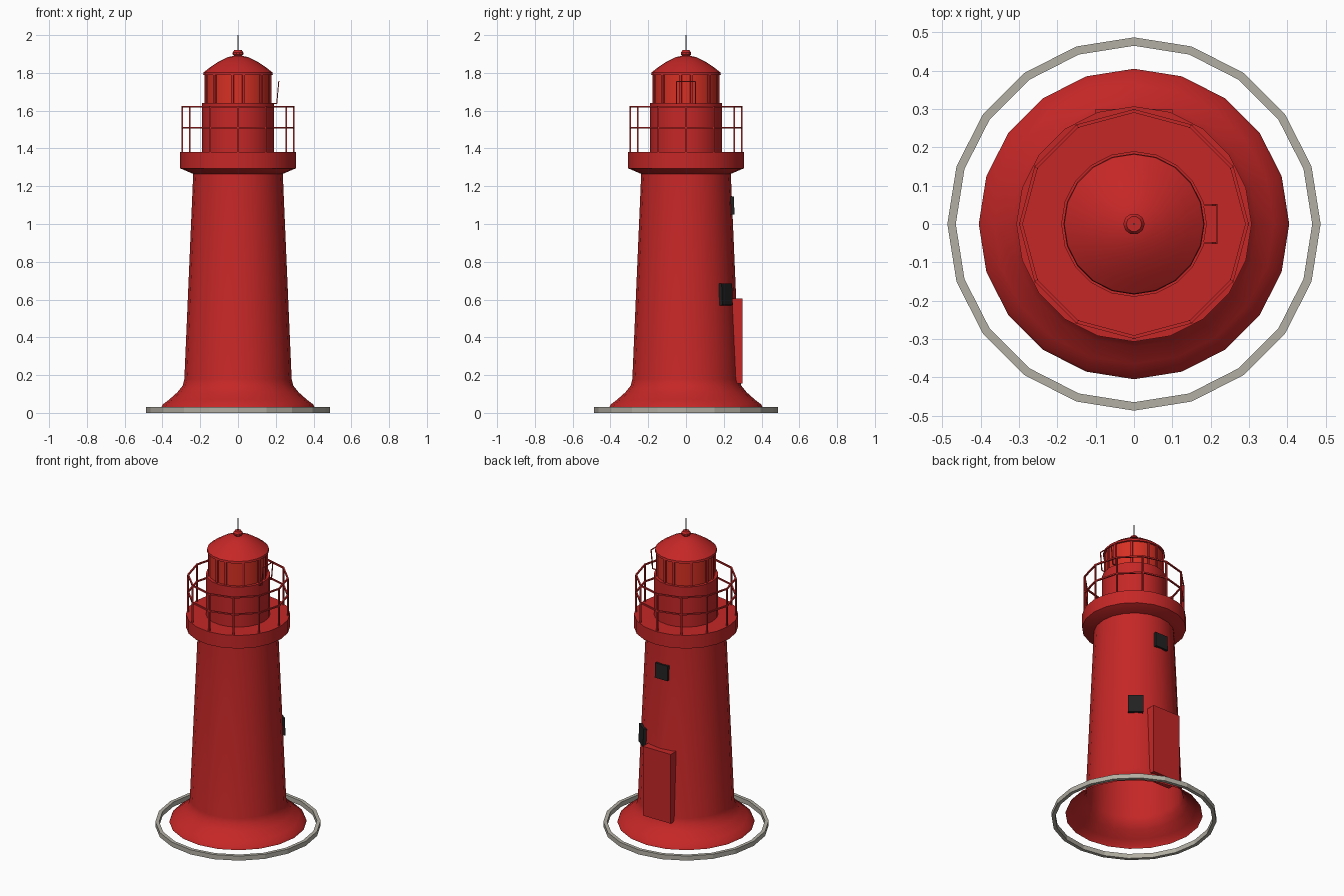
import bpy, bmesh, math
from mathutils import Vector

if "Cube" in bpy.data.objects:
    bpy.data.objects.remove(bpy.data.objects["Cube"], do_unlink=True)


def material(name, rgb):
    m = bpy.data.materials.new(name)
    m.use_nodes = True
    m.diffuse_color = (*rgb, 1)
    m.node_tree.nodes["Principled BSDF"].inputs["Base Color"].default_value = (*rgb, 1)
    return m


RED = material("red_paint", (0.56, 0.02, 0.02))
PANE = material("bright_red_pane", (0.68, 0.03, 0.017))
STONE = material("grey_stone", (0.45, 0.43, 0.37))
DARK = material("dark_window", (0.016, 0.016, 0.017))
METAL = material("grey_metal", (0.12, 0.12, 0.13))


def finish(name, bm, mat, smooth=False):
    mesh = bpy.data.meshes.new(name)
    bm.to_mesh(mesh)
    bm.free()
    mesh.materials.append(mat)
    ob = bpy.data.objects.new(name, mesh)
    bpy.context.collection.objects.link(ob)
    if smooth:
        bpy.ops.object.select_all(action="DESELECT")
        ob.select_set(True)
        bpy.context.view_layer.objects.active = ob
        bpy.ops.object.shade_smooth_by_angle(angle=math.radians(32))
    return ob


def lathe(name, profile, mat, sides=20, closed=False, smooth=True):
    """Revolve (radius, height) points about z."""
    bm = bmesh.new()
    rings = []
    for r, z in profile:
        rings.append([bm.verts.new((r * math.cos(math.tau * i / sides),
                                    r * math.sin(math.tau * i / sides), z))
                      for i in range(sides)])
    if closed:
        rings.append(rings[0])
    for a, b in zip(rings, rings[1:]):
        for i in range(sides):
            j = (i + 1) % sides
            bm.faces.new((a[i], a[j], b[j], b[i]))
    bmesh.ops.remove_doubles(bm, verts=bm.verts, dist=1e-5)
    return finish(name, bm, mat, smooth)


def add_box(bm, centre, size, turn=0.0):
    verts = bmesh.ops.create_cube(bm, size=1)["verts"]
    bmesh.ops.scale(bm, vec=size, verts=verts)
    bmesh.ops.rotate(bm, verts=verts, cent=(0, 0, 0),
                     matrix=Vector((0, 0, 1)).to_track_quat("Z", "Y").to_matrix().Rotation(turn, 3, "Z"))
    bmesh.ops.translate(bm, vec=centre, verts=verts)


def add_bar(bm, start, end, width):
    """Square bar between two points."""
    start, end = Vector(start), Vector(end)
    axis = end - start
    verts = bmesh.ops.create_cube(bm, size=1)["verts"]
    bmesh.ops.scale(bm, vec=(width, width, axis.length), verts=verts)
    bmesh.ops.rotate(bm, verts=verts, cent=(0, 0, 0),
                     matrix=axis.to_track_quat("Z", "Y").to_matrix())
    bmesh.ops.translate(bm, vec=(start + end) / 2, verts=verts)


def polar(r, degrees, z):
    a = math.radians(degrees)
    return Vector((r * math.cos(a), r * math.sin(a), z))


# Ground ring and hollow tower
lathe("ground_ring", [(0.465, 0), (0.487, 0), (0.487, 0.03), (0.465, 0.03)],
      STONE, closed=True, smooth=False)
lathe("tower", [(0.405, 0.03), (0.398, 0.045), (0.365, 0.07), (0.32, 0.11),
                (0.292, 0.145), (0.284, 0.18), (0.237, 1.27)], RED)

# Gallery and lantern
lathe("gallery", [(0, 1.265), (0.237, 1.265), (0.307, 1.295), (0.307, 1.38), (0, 1.38)], RED)
lathe("lantern_base", [(0.19, 1.38), (0.19, 1.64), (0, 1.64)], RED)
lathe("lantern_panes", [(0.172, 1.64), (0.172, 1.79)], PANE)
lathe("roof", [(0, 1.79), (0.184, 1.79), (0.182, 1.803), (0.145, 1.832),
               (0.1, 1.861), (0.055, 1.883), (0, 1.895)], RED)
lathe("finial", [(0.018, 1.885), (0.028, 1.898), (0.028, 1.908), (0.02, 1.92), (0, 1.92)],
      RED, sides=10)
lathe("lightning_rod", [(0.003, 1.915), (0.003, 2.0), (0, 2.0)], METAL, sides=6)

# Glazing bars around the lantern
bm = bmesh.new()
for quarter in range(4):
    for offset in (-10, 10, 45):
        angle = quarter * 90 + offset
        add_box(bm, polar(0.172, angle, 1.715), (0.012, 0.015, 0.15), math.radians(angle))
finish("glazing_bars", bm, RED)

# Twelve-sided railing
bm = bmesh.new()
for i in range(12):
    here, after = i * 30, i * 30 + 30
    add_bar(bm, polar(0.295, here, 1.38), polar(0.295, here, 1.62), 0.009)
    for z in (1.51, 1.62):
        add_bar(bm, polar(0.295, here, z), polar(0.295, after, z), 0.009)
finish("gallery_railing", bm, RED)

# Grab handle beside the lantern
bm = bmesh.new()
for y in (-0.05, 0.05):
    add_bar(bm, (0.205, y, 1.635), (0.216, y, 1.755), 0.005)
    add_bar(bm, (0.18, y, 1.637), (0.206, y, 1.637), 0.005)
add_bar(bm, (0.216, -0.0525, 1.755), (0.216, 0.0525, 1.755), 0.005)
finish("grab_handle", bm, RED)

# Back door
bm = bmesh.new()
add_box(bm, (0, 0.25, 0.38), (0.2, 0.1, 0.45))
finish("door", bm, RED)

# Windows, tilted with the tower wall
for name, angle, r, z, height in (("lower_window", 52, 0.262, 0.627, 0.115),
                                  ("upper_window", 90, 0.24, 1.097, 0.095)):
    bm = bmesh.new()
    add_box(bm, (0, 0, 0), (0.03, 0.09, height))
    ob = finish(name, bm, DARK)
    ob.location = polar(r, angle, z)
    ob.rotation_euler = (0, math.radians(-2.5), math.radians(angle))
